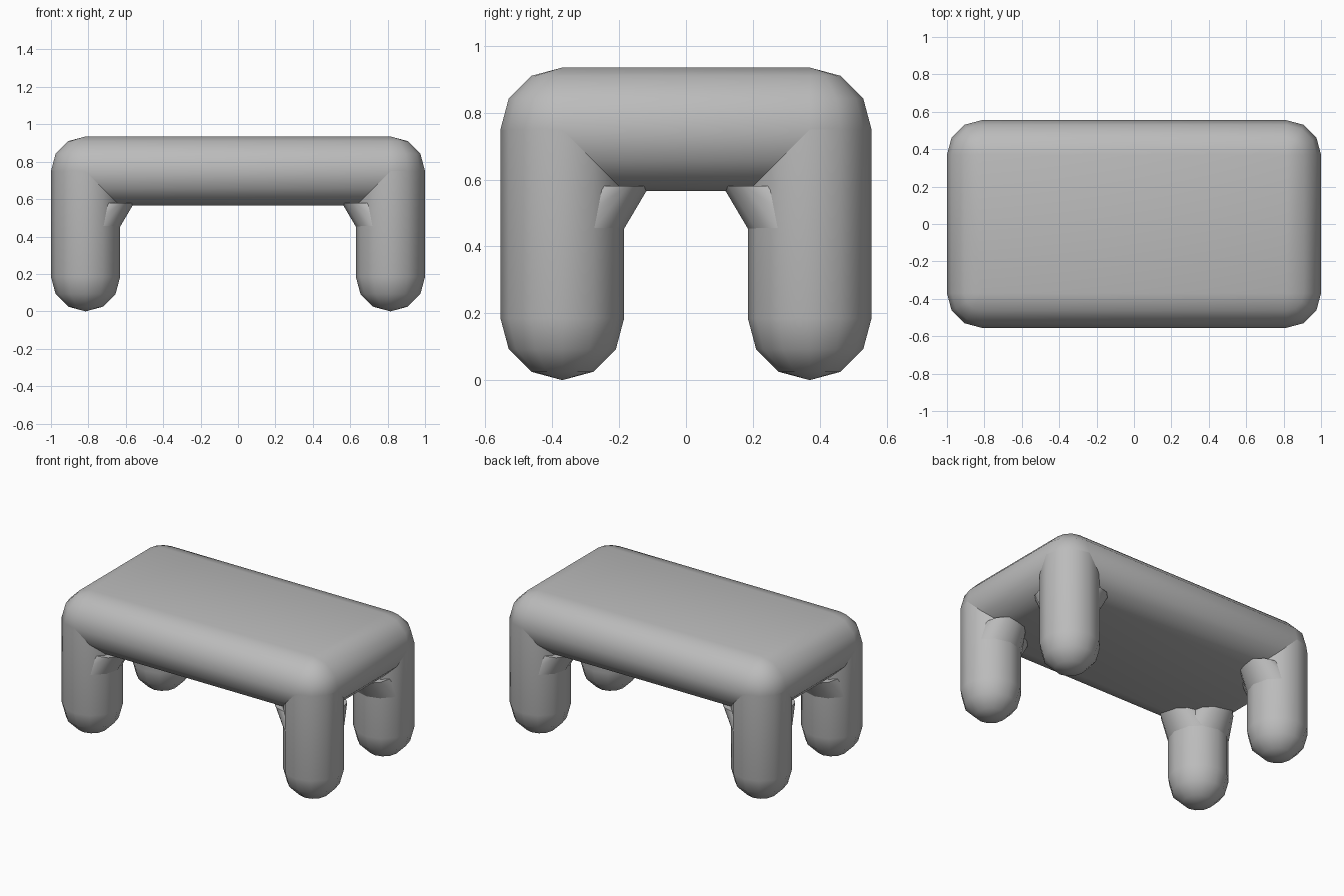
import bpy
import bmesh
from math import sin, cos, pi, radians
from mathutils import Vector

cube = bpy.data.objects.get("Cube")
if cube:
    bpy.data.objects.remove(cube)

RADIUS = 0.185                 # rounding of slab and legs
LEG_X, LEG_Y = 0.815, 0.37     # leg axes
SLAB_Z = 0.75                  # mid height of the slab
SIDES = 12

grey = bpy.data.materials.new("plain_grey")
grey.use_nodes = True
colour = (0.5, 0.5, 0.5, 1)
grey.diffuse_color = colour
grey.node_tree.nodes["Principled BSDF"].inputs["Base Color"].default_value = colour


def ring(centre, radius):
    """Points of a horizontal circle."""
    c = Vector(centre)
    return [c + Vector((radius * cos(2 * pi * i / SIDES),
                        radius * sin(2 * pi * i / SIDES), 0)) for i in range(SIDES)]


def ball(centre):
    """Points of a coarse sphere."""
    c = Vector(centre)
    points = [c + Vector((0, 0, RADIUS)), c - Vector((0, 0, RADIUS))]
    for step in range(-2, 3):
        a = step * pi / 6
        points += ring(c + Vector((0, 0, RADIUS * sin(a))), RADIUS * cos(a))
    return points


def hull(name, points):
    """Wrap the points in a convex, softly shaded solid."""
    bm = bmesh.new()
    for p in points:
        bm.verts.new(p)
    bmesh.ops.convex_hull(bm, input=bm.verts[:])
    bmesh.ops.delete(bm, geom=[v for v in bm.verts if not v.link_faces], context='VERTS')
    bmesh.ops.dissolve_limit(bm, angle_limit=radians(1), verts=bm.verts[:], edges=bm.edges[:])
    bmesh.ops.recalc_face_normals(bm, faces=bm.faces[:])
    mesh = bpy.data.meshes.new(name)
    bm.to_mesh(mesh)
    bm.free()
    mesh.materials.append(grey)
    obj = bpy.data.objects.new(name, mesh)
    bpy.context.collection.objects.link(obj)
    bpy.ops.object.select_all(action='DESELECT')
    obj.select_set(True)
    bpy.context.view_layer.objects.active = obj
    bpy.ops.object.shade_smooth_by_angle(angle=radians(40))
    return obj


# Thick seat slab with rounded edges and corners
corners = [(sx, sy) for sx in (-1, 1) for sy in (-1, 1)]
hull("seat_slab", [p for sx, sy in corners for p in ball((sx * LEG_X, sy * LEG_Y, SLAB_Z))])

# Round-ended legs, each with a flare into the slab
for sx, sy in corners:
    label = ("front" if sy < 0 else "back") + ("_left" if sx > 0 else "_right")
    x, y = sx * LEG_X, sy * LEG_Y
    hull(label + "_leg", ball((x, y, RADIUS)) + ring((x, y, SLAB_Z), RADIUS))
    foot = ring((x, y, 0.45), RADIUS * 0.99)
    hull(label + "_flare_long", foot + ring((x - sx * 0.13, y, 0.58), 0.13))
    hull(label + "_flare_short", foot + ring((x, y - sy * 0.13, 0.58), 0.13))
